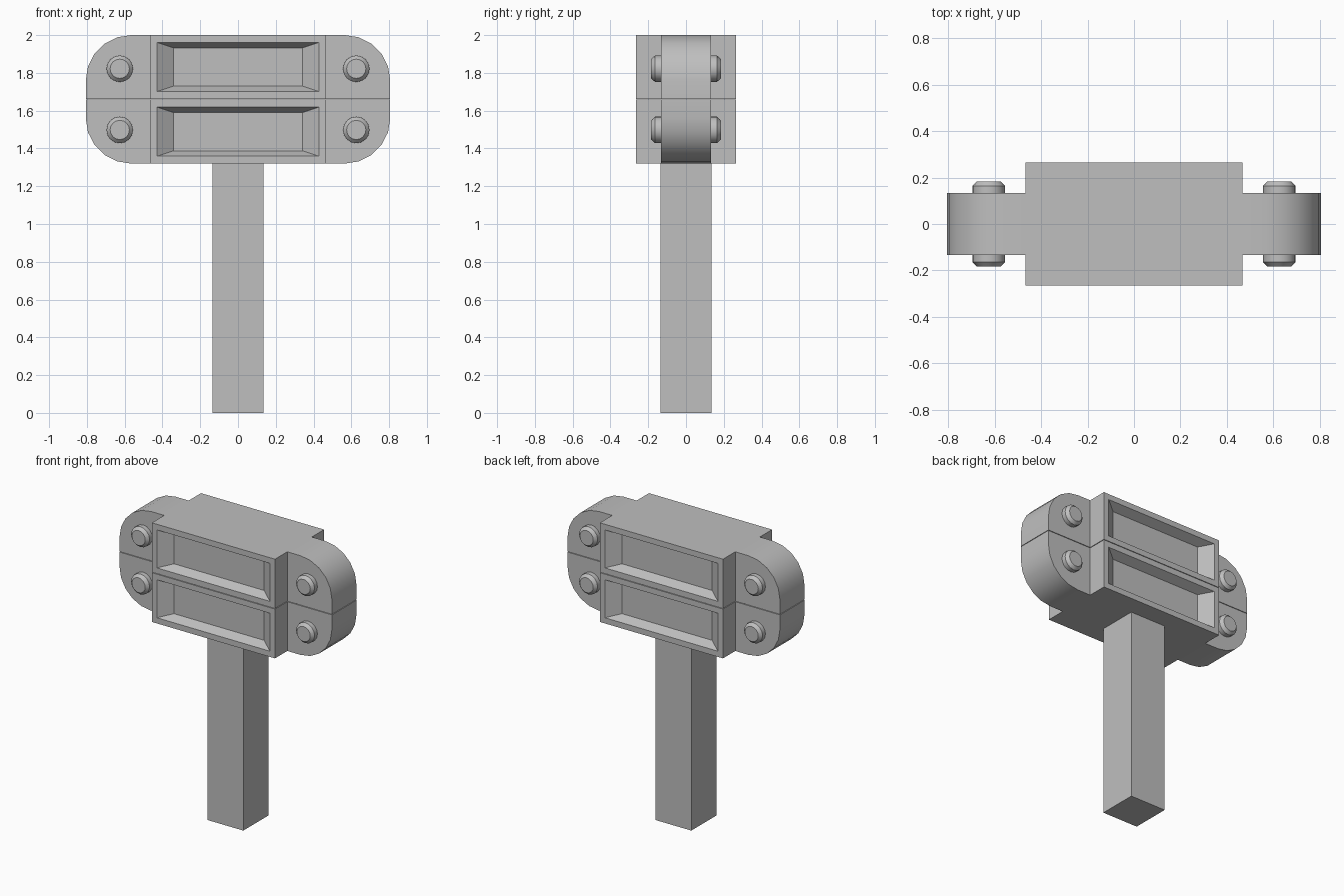
import bpy, bmesh
from math import sin, cos, pi, radians
from mathutils import Matrix, Vector

if "Cube" in bpy.data.objects:
    bpy.data.objects.remove(bpy.data.objects["Cube"], do_unlink=True)

SEAM, TOP, BASE = 1.66, 2.0, 1.32
GAP = 0.002
BLOCK_X, BLOCK_Y = 0.467, 0.266
ARM_Y, ARM_END, ROUND = 0.133, 0.806, 0.24

grey = bpy.data.materials.new("plain_grey")
grey.use_nodes = True
colour = (0.52, 0.52, 0.52, 1)
grey.diffuse_color = colour
grey.node_tree.nodes["Principled BSDF"].inputs["Base Color"].default_value = colour


def finish(name, bm, smooth=None):
    bmesh.ops.recalc_face_normals(bm, faces=bm.faces)
    mesh = bpy.data.meshes.new(name)
    bm.to_mesh(mesh)
    bm.free()
    mesh.materials.append(grey)
    obj = bpy.data.objects.new(name, mesh)
    bpy.context.collection.objects.link(obj)
    if smooth:
        bpy.ops.object.select_all(action="DESELECT")
        obj.select_set(True)
        bpy.context.view_layer.objects.active = obj
        bpy.ops.object.shade_smooth_by_angle(angle=radians(smooth))
    return obj


def box(half_x, half_y, low, high):
    bm = bmesh.new()
    bmesh.ops.create_cube(bm, size=2)
    for v in bm.verts:
        v.co = Vector((v.co.x * half_x, v.co.y * half_y, high if v.co.z > 0 else low))
    return bm


def head_block(name, low, high):
    # Box with a sloped tray sunk into the front and the back
    bm = box(BLOCK_X, BLOCK_Y, low, high)
    sides = [f for f in bm.faces if abs(f.normal.y) > 0.9]
    bmesh.ops.inset_individual(bm, faces=sides, thickness=0.055)
    floors = bmesh.ops.extrude_discrete_faces(bm, faces=sides)["faces"]
    middle = (low + high) / 2
    for v in {v for f in floors for v in f.verts}:
        v.co.x *= 0.8
        v.co.z = middle + (v.co.z - middle) * 0.78
        v.co.y *= 1 - 0.06 / BLOCK_Y
    finish(name, bm)


def arm(name, side, up):
    # Rounded end plate, open where it meets the block
    edge = TOP if up > 0 else BASE
    seam = SEAM + up * GAP
    cx, cz = ARM_END - ROUND, edge - up * ROUND
    outline = [(BLOCK_X, edge)]
    for i in range(6):
        a = pi / 2 * (1 - i / 5)
        outline.append((cx + ROUND * cos(a), cz + up * ROUND * sin(a)))
    outline += [(ARM_END, seam), (BLOCK_X, seam)]
    bm = bmesh.new()
    front, back = ([bm.verts.new((side * x, y, z)) for x, z in outline]
                   for y in (-ARM_Y, ARM_Y))
    bm.faces.new(front)
    bm.faces.new(back)
    for i in range(len(outline) - 1):
        bm.faces.new((front[i], front[i + 1], back[i + 1], back[i]))
    finish(name, bm, 35)


def bolt(name, x, z):
    # Round pin through the arm with chamfered ends
    bm = bmesh.new()
    bmesh.ops.create_cone(bm, cap_ends=True, segments=16, radius1=0.07, radius2=0.07,
                          depth=0.328, matrix=Matrix.Rotation(pi / 2, 4, "X"))
    caps = [f for f in bm.faces if len(f.verts) > 4]
    for f in bmesh.ops.extrude_discrete_faces(bm, faces=caps)["faces"]:
        for v in f.verts:
            v.co = Vector((v.co.x * 0.73, v.co.y * 0.184 / 0.164, v.co.z * 0.73))
    bmesh.ops.translate(bm, verts=bm.verts, vec=(x, 0, z))
    finish(name, bm, 30)


# Handle
finish("handle", box(0.135, 0.135, 0, BASE))

# Two stacked head halves with their arms and bolts
for level, up in (("upper", 1), ("lower", -1)):
    seam = SEAM + up * GAP
    outer = TOP if up > 0 else BASE
    head_block(level + "_head_block", min(seam, outer), max(seam, outer))
    for word, side in (("left", 1), ("right", -1)):
        arm(f"{level}_{word}_arm", side, up)
        bolt(f"{level}_{word}_bolt", side * 0.626, SEAM + up * 0.162)
